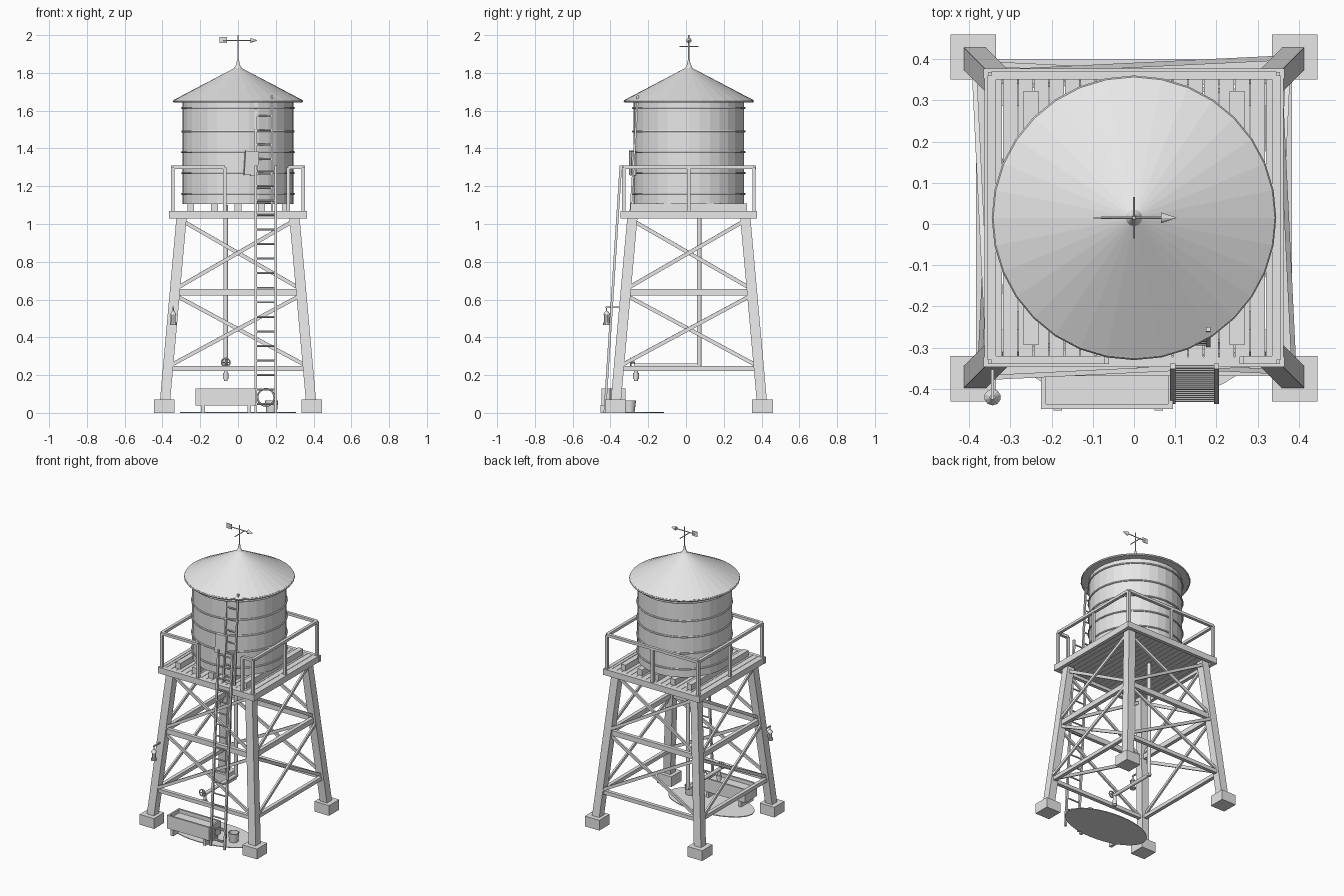
import bpy, bmesh, math
from mathutils import Vector, Matrix

if "Cube" in bpy.data.objects:
    bpy.data.objects.remove(bpy.data.objects["Cube"])

CY = 0.015  # tower axis in y
grey = bpy.data.materials.new("plain_grey")
grey.diffuse_color = (0.8, 0.8, 0.8, 1)
grey.use_nodes = True
grey.node_tree.nodes["Principled BSDF"].inputs["Base Color"].default_value = grey.diffuse_color


def finish(name, bm, smooth=False):
    bmesh.ops.recalc_face_normals(bm, faces=bm.faces)
    me = bpy.data.meshes.new(name)
    bm.to_mesh(me)
    bm.free()
    me.materials.append(grey)
    ob = bpy.data.objects.new(name, me)
    bpy.context.collection.objects.link(ob)
    if smooth:
        bpy.ops.object.select_all(action='DESELECT')
        ob.select_set(True)
        bpy.context.view_layer.objects.active = ob
        bpy.ops.object.shade_smooth_by_angle(angle=math.radians(35))
    return ob


def box(bm, x0, x1, y0, y1, z0, z1):
    m = Matrix.Translation(((x0 + x1) / 2, (y0 + y1) / 2, (z0 + z1) / 2)) @ \
        Matrix.Diagonal((x1 - x0, y1 - y0, z1 - z0, 1))
    bmesh.ops.create_cube(bm, size=1, matrix=m)


def aim(a, b):
    """Frame at the middle of a-b with z along it and one side kept level."""
    d = (b - a).normalized()
    side = Vector((0, 0, 1)).cross(d)
    side = side.normalized() if side.length > 1e-4 else Vector((1, 0, 0))
    m = Matrix((side, d.cross(side), d)).transposed().to_4x4()
    return Matrix.Translation((a + b) / 2) @ m


def beam(bm, a, b, w, h):
    a, b = Vector(a), Vector(b)
    bmesh.ops.create_cube(bm, size=1, matrix=aim(a, b) @ Matrix.Diagonal((w, h, (b - a).length, 1)))


def rod(bm, a, b, r, r2=None, seg=10):
    a, b = Vector(a), Vector(b)
    bmesh.ops.create_cone(bm, cap_ends=True, segments=seg, radius1=r, radius2=r if r2 is None else r2,
                          depth=(b - a).length, matrix=aim(a, b))


def lathe(bm, profile, seg, loc):
    """Revolve (radius, z) points round a vertical axis."""
    vs = [bm.verts.new((r, 0, z)) for r, z in profile]
    es = [bm.edges.new(p) for p in zip(vs, vs[1:])]
    res = bmesh.ops.spin(bm, geom=vs + es, cent=(0, 0, 0), axis=(0, 0, 1),
                         angle=2 * math.pi, steps=seg)
    new = list({v for e in res["geom_last"] for v in (e.verts if hasattr(e, "verts") else [e])})
    allv = {v for f in bm.faces for v in f.verts} | set(vs) | set(new)
    bmesh.ops.remove_doubles(bm, verts=list(allv), dist=1e-5)
    bmesh.ops.translate(bm, verts=bm.verts, vec=loc)


def ring(bm, r, t, m, seg=32, sides=6):
    rows = [[bm.verts.new(m @ Vector(((r + t * math.cos(q)) * math.cos(p),
                                      (r + t * math.cos(q)) * math.sin(p), t * math.sin(q))))
             for q in (2 * math.pi * j / sides for j in range(sides))]
            for p in (2 * math.pi * i / seg for i in range(seg))]
    for i in range(seg):
        for j in range(sides):
            k, l = (i + 1) % seg, (j + 1) % sides
            bm.faces.new((rows[i][j], rows[k][j], rows[k][l], rows[i][l]))


def leg(z):
    """Distance of the leg centre from the axis at height z."""
    return 0.392 - 0.09 * z


# Footings and splayed legs
corners = [(-1, -1), (1, -1), (1, 1), (-1, 1)]
feet, legs = bmesh.new(), bmesh.new()
for sx, sy in corners:
    x, y = sx * 0.39, sy * 0.39 + CY
    box(feet, x - 0.055, x + 0.055, y - 0.055, y + 0.055, 0, 0.07)
    n = len(legs.verts)
    box(legs, -0.027, 0.027, -0.027, 0.027, 0.05, 1.04)
    legs.verts.ensure_lookup_table()
    for v in legs.verts[n:]:
        v.co += Vector((sx * leg(v.co.z), sy * leg(v.co.z) + CY, 0))
finish("footings", feet)
finish("legs", legs)

# Horizontal girts and cross braces on four faces
girts, braces = bmesh.new(), bmesh.new()
for i in range(4):
    turn = Matrix.Translation((0, CY, 0)) @ Matrix.Rotation(i * math.pi / 2, 4, 'Z')

    def pt(s, z, out=0.0):
        return turn @ Vector((s * leg(z), -leg(z) - out, z))
    for z, h in ((0.235, 0.025), (0.638, 0.035)):
        beam(girts, pt(-1, z), pt(1, z), 0.025, h)
    for z0, z1 in ((0.245, 0.625), (0.655, 1.02)):
        for s, out in ((1, 0.018), (-1, 0.004)):
            beam(braces, pt(-s, z0, out), pt(s, z1, out), 0.012, 0.02)
finish("girts", girts)
finish("cross_braces", braces)

# Platform: planks, rim and tank sleepers
bm = bmesh.new()
for i in range(19):
    x = (i - 9) * 0.0375
    box(bm, x - 0.0175, x + 0.0175, CY - 0.355, CY + 0.355, 1.05, 1.068)
finish("deck_planks", bm)
bm = bmesh.new()
for s in (-1, 1):
    box(bm, s * 0.35 - 0.012, s * 0.35 + 0.012, CY - 0.36, CY + 0.36, 1.028, 1.07)
    box(bm, -0.365, 0.365, CY + s * 0.35 - 0.012, CY + s * 0.35 + 0.012, 1.028, 1.069)
finish("platform_rim", bm)
bm = bmesh.new()
for i in range(-2, 3):
    box(bm, i * 0.125 - 0.018, i * 0.125 + 0.018, CY - 0.308, CY + 0.308, 1.068, 1.108)
finish("tank_sleepers", bm)

# Railing with an opening at the ladder
bm = bmesh.new()
R, ZT = 0.345, 1.30
posts = [(-R, -R), (-0.07, -R), (0.265, -R), (R, -R), (R, 0), (R, R), (0, R), (-R, R), (-R, 0)]
for x, y in posts:
    box(bm, x - 0.009, x + 0.009, y + CY - 0.009, y + CY + 0.009, 1.06, ZT)
for i, a in enumerate(posts):
    b = posts[(i + 1) % len(posts)]
    if i != 1:
        beam(bm, (a[0], a[1] + CY, ZT), (b[0], b[1] + CY, ZT), 0.02, 0.018)
finish("railing", bm)

# Tank and hoops
bm = bmesh.new()
rod(bm, (0, CY, 1.105), (0, CY, 1.655), 0.293, seg=32)
finish("tank", bm)
bm = bmesh.new()
for z in (1.16, 1.27, 1.38, 1.49, 1.615):
    ring(bm, 0.295, 0.006, Matrix.Translation((0, CY, z)))
finish("tank_hoops", bm)

# Conical roof with flared tip and eave ring
bm = bmesh.new()
lathe(bm, [(0, 1.648), (0.338, 1.645), (0.34, 1.657), (0.02, 1.825), (0.009, 1.845), (0.005, 1.87), (0, 1.87)],
      32, (0, CY, 0))
finish("roof", bm)
bm = bmesh.new()
ring(bm, 0.338, 0.007, Matrix.Translation((0, CY, 1.65)))
finish("eave_ring", bm)

# Weather vane
bm = bmesh.new()
rod(bm, (0, CY, 1.85), (0, CY, 2.0), 0.004)
rod(bm, (-0.08, CY, 1.972), (0.075, CY, 1.972), 0.003)
rod(bm, (0.065, CY, 1.972), (0.104, CY, 1.972), 0.014, 0)
box(bm, -0.098, -0.057, CY - 0.002, CY + 0.002, 1.957, 1.99)
rod(bm, (0, CY - 0.05, 1.94), (0, CY + 0.05, 1.94), 0.003)
finish("weather_vane", bm)


# Ladders: one to the platform, one to the roof
def ladder(name, x0, x1, bottom, top, count, t):
    bm = bmesh.new()
    for x in (x0, x1):
        beam(bm, (x, *bottom), (x, *top), t, t)
    for i in range(count):
        f = (i + 0.6) / count
        y, z = (bottom[k] + (top[k] - bottom[k]) * f for k in (0, 1))
        rod(bm, (x0, y, z), (x1, y, z), 0.005, seg=8)
    finish(name, bm)


ladder("lower_ladder", 0.094, 0.2, (-0.43, 0.0), (-0.345, 1.31), 17, 0.013)
ladder("upper_ladder", 0.094, 0.18, (-0.293, 1.068), (-0.255, 1.68), 8, 0.011)

# Gauge box on the tank wall
bm = bmesh.new()
box(bm, -0.036, 0.036, -0.012, 0.012, -0.064, 0.064)
bmesh.ops.transform(bm, verts=bm.verts, matrix=Matrix.Translation((0.07, -0.283, 1.322)) @
                    Matrix.Rotation(0.2, 4, 'Z') @ Matrix.Rotation(0.06, 4, 'Y'))
finish("gauge_box", bm)

# Down pipe, feed pipe, tap and hand wheel
bm = bmesh.new()
rod(bm, (-0.065, 0.07, 0.24), (-0.065, 0.07, 1.1), 0.013, seg=12)
rod(bm, (-0.065, 0.08, 0.25), (-0.065, -0.275, 0.25), 0.012, seg=12)
rod(bm, (-0.065, -0.265, 0.255), (-0.065, -0.265, 0.17), 0.01, seg=12)
rod(bm, (-0.065, -0.265, 0.21), (-0.065, -0.265, 0.18), 0.015, seg=12)
rod(bm, (-0.065, -0.27, 0.267), (-0.065, -0.295, 0.267), 0.005)
finish("water_pipe", bm, True)
bm = bmesh.new()
ring(bm, 0.022, 0.004, Matrix.Translation((-0.065, -0.293, 0.267)) @ Matrix.Rotation(math.pi / 2, 4, 'X'), 16)
for x, z in ((0.021, 0), (0, 0.021)):
    rod(bm, (-0.065 - x, -0.293, 0.267 - z), (-0.065 + x, -0.293, 0.267 + z), 0.003)
finish("hand_wheel", bm)

# Trough on short feet
bm = bmesh.new()
X0, X1, Y0, Y1 = -0.225, 0.095, -0.448, -0.32
box(bm, X0, X1, Y0, Y1, 0.04, 0.055)
for y in (Y0, Y1 - 0.012):
    box(bm, X0, X1, y, y + 0.012, 0.04, 0.13)
for x in (X0, X1 - 0.012):
    box(bm, x, x + 0.012, Y0, Y1, 0.04, 0.13)
box(bm, X0 + 0.01, X1 - 0.01, Y0 + 0.01, Y1 - 0.01, 0.05, 0.105)
for x in (-0.185, 0.06):
    box(bm, x - 0.01, x + 0.01, Y0 - 0.004, Y1 + 0.004, 0, 0.042)
finish("trough", bm)

# Bucket, hoop and puddle
bm = bmesh.new()
lathe(bm, [(0, 0.003), (0.028, 0.003), (0.035, 0.065), (0.031, 0.065), (0.026, 0.02), (0, 0.02)],
      16, (0.178, -0.3, 0))
finish("bucket", bm, True)
bm = bmesh.new()
ring(bm, 0.045, 0.005, Matrix.Translation((0.148, -0.4, 0.082)) @ Matrix.Rotation(math.pi / 2, 4, 'X'), 20)
finish("hose_hoop", bm, True)
bm = bmesh.new()
bmesh.ops.create_cone(bm, cap_ends=True, segments=32, radius1=1, radius2=1, depth=0.005,
                      matrix=Matrix.Translation((0, -0.275, 0.0025)) @ Matrix.Diagonal((0.308, 0.158, 1, 1)))
finish("puddle", bm)

# Lantern hung from the front left leg
bm = bmesh.new()
L = (-0.343, -0.42)
beam(bm, (L[0], L[1] - 0.005, 0.56), (L[0], -0.33, 0.56), 0.008, 0.008)
for z0, z1, r0, r1 in ((0.535, 0.56, 0.003, 0.003), (0.52, 0.54, 0.02, 0.006),
                       (0.478, 0.52, 0.014, 0.014), (0.466, 0.479, 0.019, 0.019)):
    rod(bm, (*L, z0), (*L, z1), r0, r1, 10)
finish("lantern", bm)
